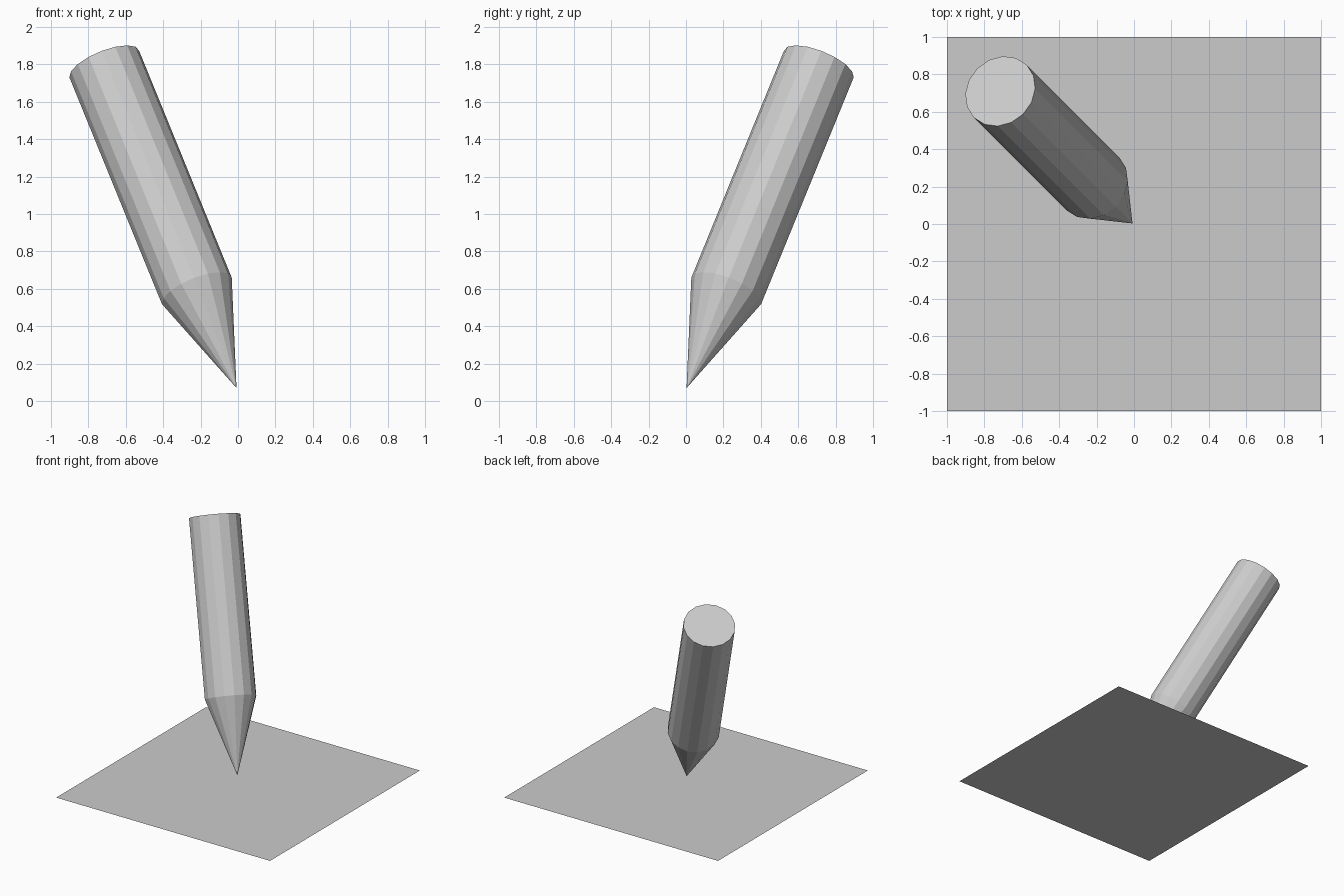
import bpy
import bmesh
import math
from mathutils import Matrix, Vector

default_cube = bpy.data.objects.get("Cube")
if default_cube:
    bpy.data.objects.remove(default_cube, do_unlink=True)

# One plain grey material
grey = bpy.data.materials.new("light_grey")
grey.use_nodes = True
colour = (0.6, 0.6, 0.6, 1.0)
grey.diffuse_color = colour
grey.node_tree.nodes["Principled BSDF"].inputs["Base Color"].default_value = colour

SIDES = 16
RADIUS = 0.2
POINT_LENGTH = 0.6
SHAFT_LENGTH = 1.4
TIP = Vector((-0.008, 0.003, 0.07))


def add_object(name, bm):
    mesh = bpy.data.meshes.new(name)
    bm.to_mesh(mesh)
    bm.free()
    mesh.materials.append(grey)
    obj = bpy.data.objects.new(name, mesh)
    bpy.context.collection.objects.link(obj)
    return obj


# Flat square sheet on the ground
bm = bmesh.new()
bmesh.ops.create_grid(bm, x_segments=1, y_segments=1, size=1.0)
add_object("ground_sheet", bm)

# Faceted pencil, built upright with its tip at the local origin
bm = bmesh.new()
bmesh.ops.create_cone(
    bm, cap_ends=False, segments=SIDES, radius1=0, radius2=RADIUS,
    depth=POINT_LENGTH, matrix=Matrix.Translation((0, 0, POINT_LENGTH / 2)))
bmesh.ops.create_cone(
    bm, cap_ends=True, segments=SIDES, radius1=RADIUS, radius2=RADIUS,
    depth=SHAFT_LENGTH,
    matrix=Matrix.Translation((0, 0, POINT_LENGTH + SHAFT_LENGTH / 2)))

# Remove the hidden cap between shaft and point, then weld the seam
inner = [f for f in bm.faces
         if all(abs(v.co.z - POINT_LENGTH) < 0.001 for v in f.verts)]
bmesh.ops.delete(bm, geom=inner, context="FACES_ONLY")
bmesh.ops.remove_doubles(bm, verts=bm.verts, dist=0.001)
bmesh.ops.recalc_face_normals(bm, faces=bm.faces)

# Lean the pencil backwards and to the side
pencil = add_object("pencil", bm)
pencil.location = TIP
pencil.rotation_euler = (0, math.radians(30), math.radians(135))
